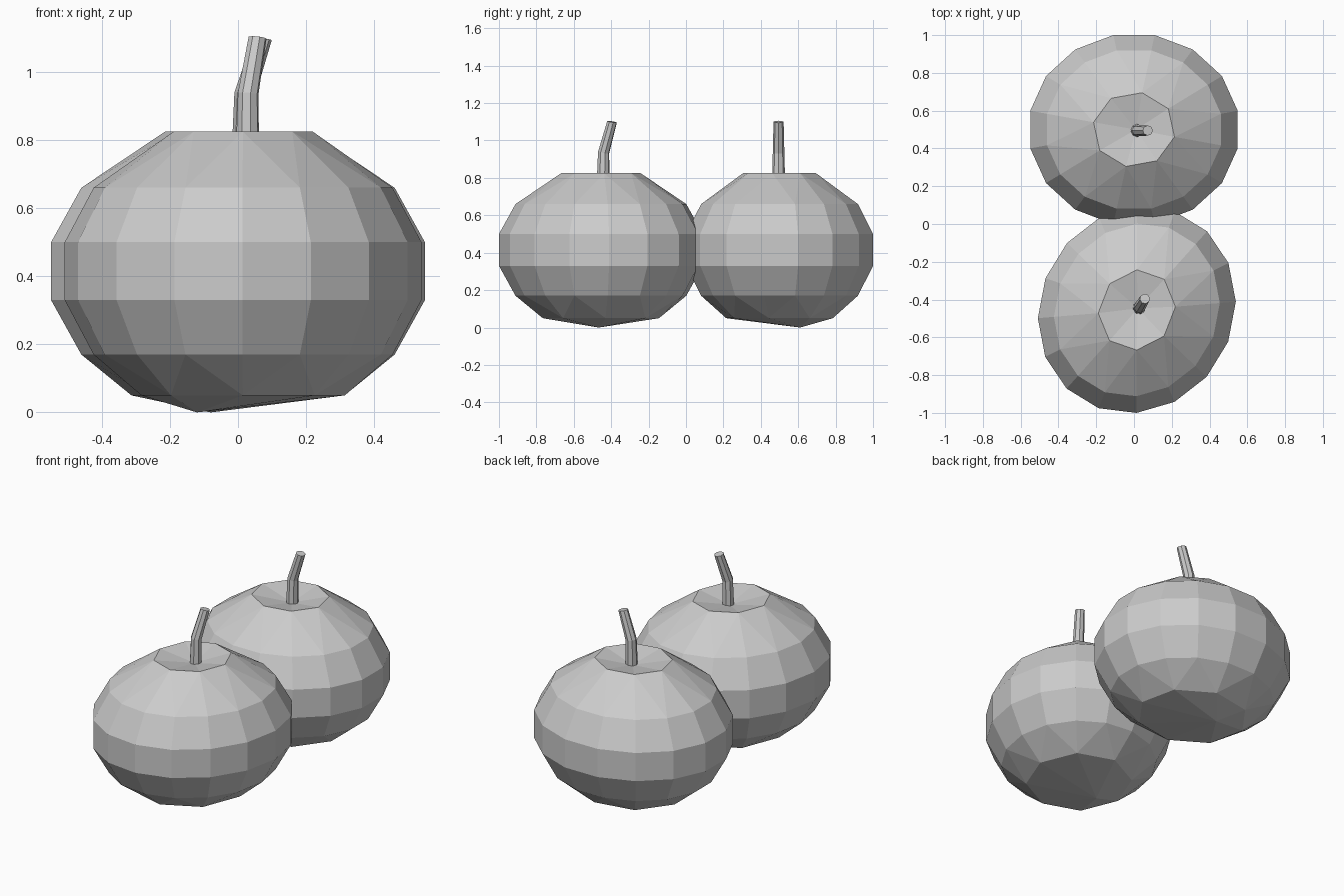
import bpy, bmesh, math
from mathutils import Vector, Matrix

if "Cube" in bpy.data.objects:
    bpy.data.objects.remove(bpy.data.objects["Cube"])

RX, RY = 0.56, 0.51   # slightly oval cross-section


def ring(bm, f, z, idx):
    out = []
    for i in idx:
        a = math.radians(11.25 + 22.5 * i)
        out.append(bm.verts.new((f * RX * math.cos(a), f * RY * math.sin(a), z)))
    return out


def reduce_ring(bm, big, small):
    # join a 16-sided ring to an 8-sided one
    for k in range(8):
        a, b, c = (big[(2 * k + j) % 16] for j in (1, 2, 3))
        p, q = small[k], small[(k + 1) % 8]
        bm.faces.new((a, b, p))
        bm.faces.new((b, c, q))
        bm.faces.new((b, q, p))


def fan(bm, loop, co):
    tip = bm.verts.new(co)
    for i in range(len(loop)):
        bm.faces.new((loop[i], loop[(i + 1) % len(loop)], tip))


def finish(bm, name, loc, turn):
    bmesh.ops.recalc_face_normals(bm, faces=bm.faces)
    me = bpy.data.meshes.new(name)
    bm.to_mesh(me)
    bm.free()
    ob = bpy.data.objects.new(name, me)
    ob.matrix_world = Matrix.Translation(loc) @ Matrix.Rotation(math.radians(turn), 4, 'Z')
    bpy.context.collection.objects.link(ob)


def body(name, loc, turn):
    bm = bmesh.new()
    rows = [ring(bm, f, z, range(16)) for f, z in
            ((0.838, 0.17), (1, 0.33), (1, 0.50), (0.838, 0.66))]
    for lo, hi in zip(rows, rows[1:]):
        for i in range(16):
            j = (i + 1) % 16
            bm.faces.new((lo[i], lo[j], hi[j], hi[i]))
    odd = range(1, 16, 2)
    rim = ring(bm, 0.39, 0.825, odd)
    base = ring(bm, 0.57, 0.05, odd)
    reduce_ring(bm, rows[-1], rim)
    reduce_ring(bm, rows[0], base)
    fan(bm, rim, (0.01, 0, 0.785))      # dip under the stem
    fan(bm, base, (-0.08, 0.11, 0))     # off-centre bottom tip
    finish(bm, name, loc, turn)


def stem(name, loc, turn):
    bm = bmesh.new()
    # centre x, z, radius, tilt
    path = ((0.017, 0.775, 0.035, 0), (0.020, 0.935, 0.031, 10), (0.073, 1.10, 0.027, 12))
    rows = []
    for x, z, r, tilt in path:
        m = Matrix.Translation((x, -0.005, z)) @ Matrix.Rotation(math.radians(tilt), 4, 'Y')
        rows.append([bm.verts.new(m @ Vector((r * math.cos(k * math.pi / 4),
                                              r * math.sin(k * math.pi / 4), 0)))
                     for k in range(8)])
    for lo, hi in zip(rows, rows[1:]):
        for i in range(8):
            j = (i + 1) % 8
            bm.faces.new((lo[i], lo[j], hi[j], hi[i]))
    bm.faces.new(rows[-1])
    bm.faces.new(rows[0][::-1])
    finish(bm, name, loc, turn)


# two copies of the same fruit, the front one turned
for side, loc, turn in (("back", (0, 0.50, 0), 0), ("front", (0.015, -0.455, 0), 58.5)):
    body(side + "_fruit", loc, turn)
    stem(side + "_stem", loc, turn)
